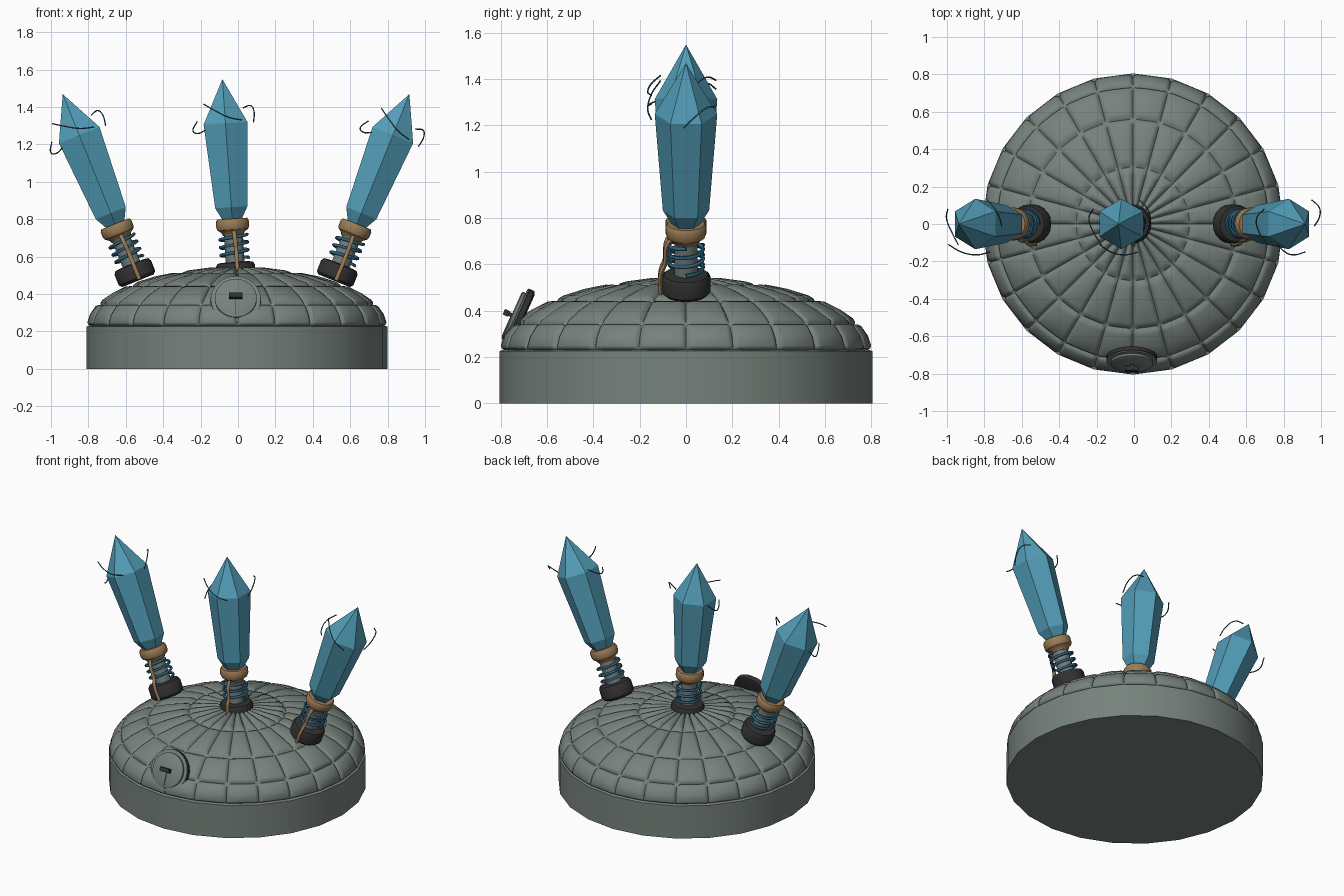
import bpy, bmesh, math
from mathutils import Matrix, Vector

if "Cube" in bpy.data.objects:
    bpy.data.objects.remove(bpy.data.objects["Cube"])

CX = -0.006                      # centre line of the dome
SIDES, RINGS = 24, 4


def material(name, rgb):
    m = bpy.data.materials.new(name)
    m.diffuse_color = (*rgb, 1)
    m.use_nodes = True
    m.node_tree.nodes["Principled BSDF"].inputs["Base Color"].default_value = m.diffuse_color
    return m


STONE = material("grey_green_metal", (0.185, 0.225, 0.205))
BLACK = material("dark_rubber", (0.03, 0.03, 0.03))
TAN = material("tan_copper", (0.33, 0.20, 0.09))
POST = material("post_grey", (0.17, 0.21, 0.21))
COIL = material("coil_blue", (0.025, 0.13, 0.21))
CRYSTAL = material("crystal_blue", (0.085, 0.34, 0.48))
WISP = material("wisp_teal", (0.04, 0.10, 0.13))


def finish(bm, name, mat, matrix=Matrix(), smooth=35):
    bmesh.ops.recalc_face_normals(bm, faces=bm.faces)
    me = bpy.data.meshes.new(name)
    bm.to_mesh(me)
    bm.free()
    ob = bpy.data.objects.new(name, me)
    bpy.context.collection.objects.link(ob)
    me.materials.append(mat)
    ob.matrix_world = matrix
    if smooth:
        bpy.ops.object.select_all(action='DESELECT')
        ob.select_set(True)
        bpy.context.view_layer.objects.active = ob
        bpy.ops.object.shade_smooth_by_angle(angle=math.radians(smooth))
    return ob


def lathe(name, profile, sides, mat, matrix=Matrix(), smooth=35, turn=0.0):
    """Closed solid from (radius, height) pairs; a zero radius makes a tip."""
    bm = bmesh.new()
    rings = []
    for r, z in profile:
        n = 1 if r == 0 else sides
        rings.append([bm.verts.new((r * math.cos(turn + math.tau * i / sides),
                                    r * math.sin(turn + math.tau * i / sides), z)) for i in range(n)])
    for a, b in zip(rings, rings[1:]):
        for i in range(sides):
            j = (i + 1) % sides
            if len(b) == 1:
                bm.faces.new((a[i], a[j], b[0]))
            else:
                bm.faces.new((a[i], a[j], b[j], b[i]))
    for ring in (rings[0], rings[-1]):
        if len(ring) > 1:
            bm.faces.new(ring)
    return finish(bm, name, mat, matrix, smooth)


def wire(name, points, radius, mat, matrix, smooth_path=True):
    """Round wire through a few points, turned into a mesh."""
    cu = bpy.data.curves.new(name + "_path", 'CURVE')
    cu.dimensions = '3D'
    cu.bevel_depth, cu.bevel_resolution = radius, 1
    cu.use_fill_caps = True
    cu.resolution_u = 5
    if smooth_path:
        sp = cu.splines.new('BEZIER')
        sp.bezier_points.add(len(points) - 1)
        for bp, p in zip(sp.bezier_points, points):
            bp.co = p
            bp.handle_left_type = bp.handle_right_type = 'AUTO'
    else:
        sp = cu.splines.new('POLY')
        sp.points.add(len(points) - 1)
        for q, p in zip(sp.points, points):
            q.co = (*p, 1)
    tmp = bpy.data.objects.new(name + "_path", cu)
    bpy.context.collection.objects.link(tmp)
    bpy.context.view_layer.update()
    me = bpy.data.meshes.new_from_object(tmp.evaluated_get(bpy.context.evaluated_depsgraph_get()))
    bpy.data.objects.remove(tmp)
    bm = bmesh.new()
    bm.from_mesh(me)
    bpy.data.meshes.remove(me)
    return finish(bm, name, mat, matrix, 60)


def box(name, size, mat, matrix):
    bm = bmesh.new()
    bmesh.ops.create_cube(bm, size=1, matrix=Matrix.Diagonal((*size, 1)))
    return finish(bm, name, mat, matrix, 0)


# Base drum
lathe("base_drum", [(0.805, 0), (0.805, 0.225), (0.785, 0.232)], SIDES, STONE,
      Matrix.Translation((CX, 0, 0)))


# Panelled dome: each panel is a small pillow with a sunken seam around it
def steps(w):
    return [(0, -0.016), (w, -0.003), (2.5 * w, 0.003), (0.5, 0.006), (1 - 2.5 * w, 0.003), (1 - w, -0.003)]


def dome_point(lat, i, f, off):
    c, s = math.cos(lat), math.sin(lat)
    p, q = (Vector((math.cos(a), math.sin(a), 0)) for a in (math.tau * i / SIDES, math.tau * (i + 1) / SIDES))
    d = p.lerp(q, f) * (0.5 + 0.5 / p.lerp(q, f).length)
    out = Vector((d.x * c * 0.8, d.y * c * 0.8, 0.23 + 0.31 * s))
    nrm = Vector((d.x * c / 0.8, d.y * c / 0.8, s / 0.31)).normalized()
    return out + nrm * off


bm = bmesh.new()
rows = []
for k in range(RINGS):
    for fl, ol in steps(0.06):
        lat = (k + fl) / RINGS * math.pi / 2
        w = min(0.16, 0.010 / (0.21 * math.cos(lat) + 1e-4))
        rows.append([bm.verts.new(dome_point(lat, i, fv, min(ol, ov)))
                     for i in range(SIDES) for fv, ov in steps(w)])
top = bm.verts.new((0, 0, 0.54))
n = len(rows[0])
for a, b in zip(rows, rows[1:]):
    for i in range(n):
        bm.faces.new((a[i], a[(i + 1) % n], b[(i + 1) % n], b[i]))
for i in range(n):
    bm.faces.new((rows[-1][i], rows[-1][(i + 1) % n], top))
finish(bm, "panelled_dome", STONE, Matrix.Translation((CX, 0, 0)), 60)


# Front hatch, leaning back on the dome
hatch = (Matrix.Translation((CX - 0.006, -0.725, 0.368)) @ Matrix.Rotation(math.radians(66), 4, 'X'))
lathe("hatch_backing", [(0.12, -0.025), (0.135, -0.018), (0.135, 0.004), (0.13, 0.008)], 32, BLACK, hatch)
lathe("hatch_rim", [(0.134, 0.006), (0.134, 0.012), (0.118, 0.014)], 32, STONE, hatch)
lathe("hatch_cover", [(0.112, 0.012), (0.112, 0.026), (0.104, 0.031)], 32, STONE, hatch)
box("hatch_handle", (0.07, 0.026, 0.025), BLACK, hatch @ Matrix.Translation((0, 0, 0.055)))
box("hatch_handle_stem", (0.02, 0.018, 0.03), BLACK, hatch @ Matrix.Translation((0, 0, 0.038)))
box("hatch_slot", (0.005, 0.09, 0.004), BLACK, hatch @ Matrix.Translation((0, -0.055, 0.031)))


# Three crystal emitters, the outer two leaning outwards
helix = [(0.074 * math.cos(a), 0.074 * math.sin(a), 0.065 + 0.125 * i / 60)
         for i in range(61) for a in [math.tau * 3 * i / 60]]
wisps = [
    [(0.10, 0.13, 0.865), (0.14, 0.09, 0.875), (0.157, 0.04, 0.84), (0.150, -0.01, 0.785)],
    [(-0.11, -0.11, 0.90), (-0.05, -0.15, 0.86), (0.02, -0.165, 0.82), (0.09, -0.15, 0.80)],
    [(-0.15, 0.08, 0.81), (-0.176, 0.03, 0.765), (-0.15, -0.05, 0.745), (-0.11, -0.11, 0.76)],
]
for side, x, z, lean in (("left", -0.553, 0.517, -22), ("middle", -0.012, 0.525, -4), ("right", 0.532, 0.517, 22)):
    m = Matrix.Translation((x, 0, z)) @ Matrix.Rotation(math.radians(lean), 4, 'Y')
    lathe(side + "_foot", [(0.09, -0.05), (0.105, -0.035), (0.105, 0.025), (0.095, 0.042), (0.07, 0.046)],
          20, BLACK, m)
    lathe(side + "_post", [(0.05, 0.03), (0.05, 0.22)], 16, POST, m)
    lathe(side + "_collar", [(0.055, 0.19), (0.062, 0.205), (0.083, 0.22), (0.088, 0.235), (0.088, 0.265),
                             (0.080, 0.278), (0.05, 0.278)], 20, TAN, m)
    wire(side + "_coil", helix, 0.0085, COIL, m, False)
    wire(side + "_pipe", [(0.005, -0.06, 0.215), (0.008, -0.085, 0.17), (0.01, -0.09, 0.10),
                          (0.01, -0.108, 0.05), (0.01, -0.108, -0.045)], 0.011, TAN, m)
    lathe(side + "_crystal", [(0.045, 0.25), (0.10, 0.34), (0.135, 0.79), (0, 1.026)], 6, CRYSTAL, m, 0,
          math.pi / 2)
    for i, pts in enumerate(wisps):
        wire(f"{side}_wisp_{i + 1}", pts, 0.0035, WISP, m)
